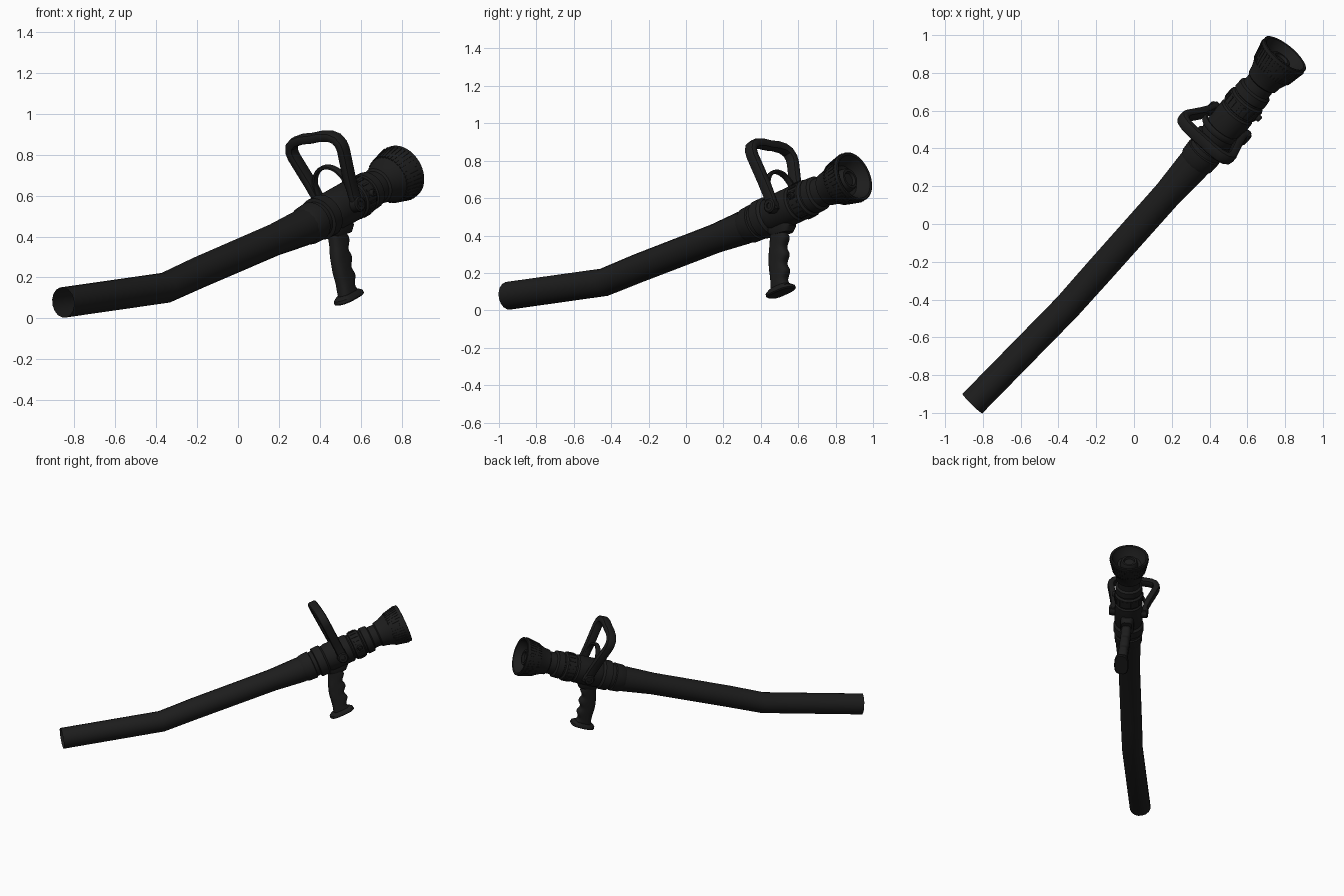
import bpy, bmesh, math
from mathutils import Vector, Matrix

if "Cube" in bpy.data.objects:
    bpy.data.objects.remove(bpy.data.objects["Cube"])

black = bpy.data.materials.new("black_rubber")
black.diffuse_color = (0.012, 0.012, 0.012, 1)
black.use_nodes = True
black.node_tree.nodes["Principled BSDF"].inputs["Base Color"].default_value = black.diffuse_color

# Nozzle frame: local x = forward along the barrel, y = left, z = up, rolled slightly
A = Vector((0.33, 0.33, 0.45))
TIP = Vector((0.80, 0.90, 0.715))
f = (TIP - A).normalized()
s = Vector((0, 0, 1)).cross(f).normalized()
u = f.cross(s)
roll = Matrix.Rotation(math.radians(-7), 3, f)
s, u = roll @ s, roll @ u
NOZZLE = Matrix.Translation(A) @ Matrix((f, s, u)).transposed().to_4x4()


def loft(name, rings, caps=True, matrix=NOZZLE, angle=35):
    bm = bmesh.new()
    vs = [[bm.verts.new(p) for p in ring] for ring in rings]
    n = len(rings[0])
    for a, b in zip(vs, vs[1:]):
        for i in range(n):
            bm.faces.new((a[i], a[(i + 1) % n], b[(i + 1) % n], b[i]))
    if caps:
        bm.faces.new(vs[0])
        bm.faces.new(vs[-1])
    bmesh.ops.recalc_face_normals(bm, faces=bm.faces)
    me = bpy.data.meshes.new(name)
    bm.to_mesh(me)
    bm.free()
    ob = bpy.data.objects.new(name, me)
    bpy.context.collection.objects.link(ob)
    ob.matrix_world = matrix
    me.materials.append(black)
    bpy.ops.object.select_all(action='DESELECT')
    ob.select_set(True)
    bpy.context.view_layer.objects.active = ob
    bpy.ops.object.shade_smooth_by_angle(angle=math.radians(angle))
    return ob


def sweep(name, pts, radii, side, sides=16, power=1.0, caps=True, matrix=NOZZLE):
    """Sweep an ellipse (power 1) or rounded box (power < 1); radii = (along side, across)."""
    pts = [Vector(p) for p in pts]
    rings = []
    for i, p in enumerate(pts):
        d0 = (p - pts[max(i - 1, 0)]).normalized()
        d1 = (pts[min(i + 1, len(pts) - 1)] - p).normalized()
        t = (d0 + d1).normalized()
        b = (side - t * side.dot(t)).normalized()
        c = t.cross(b)
        ra, rb = radii[i]
        ring = []
        for k in range(sides):
            q = 2 * math.pi * (k + 0.5) / sides
            x, y = math.cos(q), math.sin(q)
            ring.append(p + b * ra * math.copysign(abs(x) ** power, x)
                        + c * rb * math.copysign(abs(y) ** power, y))
        rings.append(ring)
    return loft(name, rings, caps, matrix)


def lathe(name, profile, sides=40, matrix=NOZZLE, caps=True):
    rings = [[Vector((x, r * math.cos(2 * math.pi * k / sides), r * math.sin(2 * math.pi * k / sides)))
              for k in range(sides)] for x, r in profile]
    return loft(name, rings, caps, matrix, 30)


# Hose, open at the free end
hose_pts = [(-.855, -.95, .078), (-.353, -.438, .150), (-.19, -.255, .225),
            (.18, .16, .385), (.31, .307, .441), (.345, .348, .458)]
hose_r = [.075, .075, .077, .078, .09, .09]
sweep("hose", hose_pts, [(r, r) for r in hose_r], Vector((0, 0, 1)), 16, caps=False, matrix=Matrix())

# Coupling and valve body
lathe("coupling", [(-.01, .088), (.01, .097), (.07, .1), (.075, .091), (.1, .091),
                   (.105, .107), (.16, .107), (.17, .095), (.18, .09)])
lathe("valve_body", [(.17, .092), (.2, .1), (.36, .1), (.37, .09), (.38, .09), (.385, .101),
                     (.45, .101), (.46, .088), (.47, .088), (.475, .097), (.52, .095),
                     (.53, .08), (.6, .078)])

# Flared bumper with recessed mouth
lathe("bumper", [(.575, .076), (.585, .09), (.62, .096), (.66, .112), (.70, .126), (.765, .137),
                 (.785, .138), (.788, .132), (.785, .122), (.755, .112), (.72, .085),
                 (.715, .064), (.745, .06), (.755, .054), (.755, .04), (.74, .035), (.74, .01)], 48)

# Grip ribs around the bumper and small ribs on the adjusting collar
def ribs(name, x0, r0, x1, r1, count, w, h):
    bm = bmesh.new()
    for k in range(count):
        rot = Matrix.Rotation(2 * math.pi * k / count, 3, 'X')
        v = [bm.verts.new(rot @ Vector((x, y, r + dz)))
             for x, r in ((x0, r0), (x1, r1)) for y, dz in ((-w, -.01), (w, -.01), (w, h), (-w, h))]
        for q in ((0, 1, 2, 3), (7, 6, 5, 4), (0, 4, 5, 1), (1, 5, 6, 2), (2, 6, 7, 3), (3, 7, 4, 0)):
            bm.faces.new([v[i] for i in q])
    bmesh.ops.recalc_face_normals(bm, faces=bm.faces)
    me = bpy.data.meshes.new(name)
    bm.to_mesh(me)
    bm.free()
    me.materials.append(black)
    ob = bpy.data.objects.new(name, me)
    ob.matrix_world = NOZZLE
    bpy.context.collection.objects.link(ob)

ribs("bumper_ribs", .67, .115, .765, .136, 40, .005, .005)
ribs("collar_ribs", .395, .101, .44, .101, 20, .006, .004)

# Shut-off bail: two arms joined by a grip, leaning slightly back
half = [(.112, -.03), (.115, .05), (.128, .14), (.163, .29), (.163, .32), (.148, .35), (.115, .368), (.06, .375)]
bail = half + [(0, .372)] + [(-y, z) for y, z in reversed(half)]
FX = Vector((1, 0, 0))
sweep("bail_handle", [(.285 - .1 * z, y, z) for y, z in bail],
      [(.033, .019 if z < .1 else .024) for y, z in bail], FX, 12, 0.6)

# Thin inner arch under the bail
arch = [(.27, .105 * math.cos(a), .1 + .113 * math.sin(a))
        for a in [math.pi * k / 16 for k in range(17)]]
arch = [(.27, .105, .02)] + arch + [(.27, -.105, .02)]
sweep("inner_arch", arch, [(.018, .010)] * len(arch), FX, 8, 0.6)

# Pivot bosses on both sides, and a small side knob
def boss(name, x, y, z, r, depth):
    m = NOZZLE @ Matrix.Translation((x, y, z)) @ Matrix.Rotation(math.copysign(math.pi / 2, y), 4, 'Z')
    lathe(name, [(-.04, r), (depth - .006, r), (depth, r * .8), (depth, r * .4), (depth - .006, r * .35)], 20, m)

for label, sign in (("left", 1), ("right", -1)):
    boss("pivot_" + label, .28, sign * .115, 0, .038, .025)
boss("side_knob", .42, -.1, .01, .018, .022)

# Pistol grip with finger grooves, mount block and base plate
pts, rad = [], []
N = 32
for i in range(N + 1):
    t = i / N
    front = .056 + .009 * math.cos(2 * math.pi * 4 * t) - .006 * math.sin(math.pi * t)
    back = .056 + .008 * math.sin(math.pi * t) - .004 * math.sin(3 * math.pi * t)
    pts.append((.215 - .08 * t + (front - back) / 2, 0, -.07 - .345 * t))
    rad.append(((front + back) / 2, .036))
# horizontal slices keep the grooves clean
rings = [[Vector((p[0] + ra * math.copysign(abs(math.cos(q)) ** .7, math.cos(q)),
                  rb * math.copysign(abs(math.sin(q)) ** .7, math.sin(q)), p[2]))
          for q in [2 * math.pi * (k + .5) / 20 for k in range(20)]]
         for p, (ra, rb) in zip(pts, rad)]
loft("pistol_grip", rings)
sweep("grip_mount", [(.225, 0, -.04), (.225, 0, -.1), (.222, 0, -.125)],
      [(.085, .05), (.08, .048), (.06, .038)], FX, 16, 0.5)
sweep("grip_base", [(.137, 0, -.398), (.137, 0, -.413), (.137, 0, -.428), (.137, 0, -.434)],
      [(.065, .038), (.088, .05), (.09, .052), (.082, .046)], FX, 20, 0.7)
